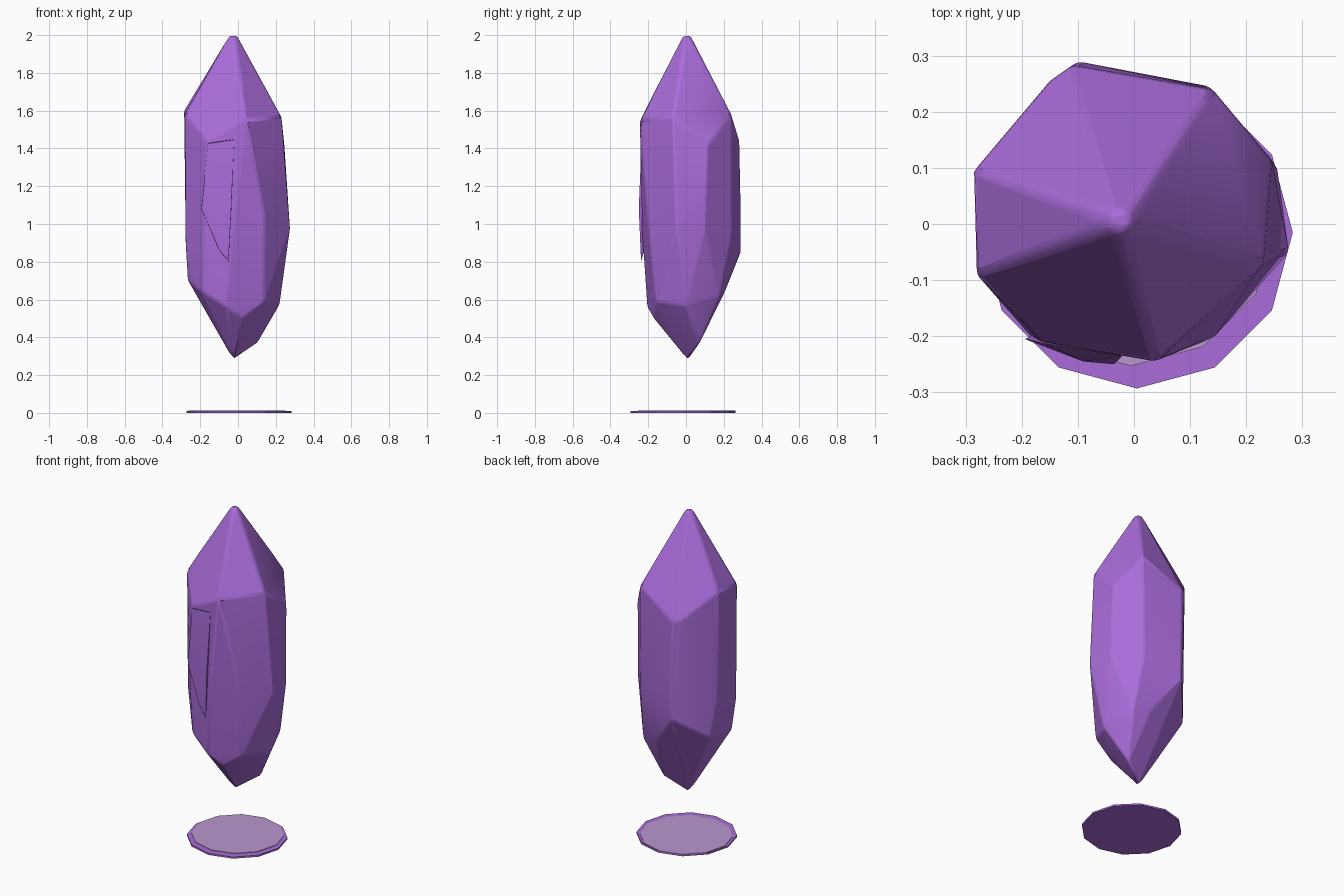
import bpy, bmesh, math

cube = bpy.data.objects.get("Cube")
if cube:
    bpy.data.objects.remove(cube, do_unlink=True)


def material(name, color):
    mat = bpy.data.materials.new(name)
    mat.use_nodes = True
    mat.diffuse_color = (*color, 1)
    mat.node_tree.nodes["Principled BSDF"].inputs["Base Color"].default_value = (*color, 1)
    return mat


purple = material("amethyst purple", (0.40, 0.15, 0.70))
mauve = material("pale mauve", (0.48, 0.31, 0.61))


def finish(bm, name, mat):
    mesh = bpy.data.meshes.new(name)
    bm.to_mesh(mesh)
    bm.free()
    obj = bpy.data.objects.new(name, mesh)
    bpy.context.collection.objects.link(obj)
    mesh.materials.append(mat)
    return obj


def cut_stone(name, points, bevel):
    """Faceted stone: convex hull of its corners with softened edges."""
    bm = bmesh.new()
    for p in points:
        bm.verts.new(p)
    hull = bmesh.ops.convex_hull(bm, input=bm.verts)
    loose = {v for v in hull["geom_interior"] + hull["geom_unused"]
             if isinstance(v, bmesh.types.BMVert)}
    bmesh.ops.delete(bm, geom=list(loose), context="VERTS")
    bmesh.ops.recalc_face_normals(bm, faces=bm.faces)
    obj = finish(bm, name, purple)
    mod = obj.modifiers.new("soft edges", "BEVEL")
    mod.width = bevel
    mod.segments = 2
    mod.limit_method = "ANGLE"
    mod.angle_limit = math.radians(12)
    bpy.ops.object.select_all(action="DESELECT")
    obj.select_set(True)
    bpy.context.view_layer.objects.active = obj
    bpy.ops.object.shade_smooth_by_angle(angle=math.radians(14))
    return obj


def disc(name, x, y, z, radius, height, mat):
    bm = bmesh.new()
    bmesh.ops.create_cone(bm, cap_ends=True, segments=12, radius1=radius,
                          radius2=radius, depth=height)
    obj = finish(bm, name, mat)
    obj.location = (x, y, z + height / 2)
    return obj


# Main crystal: blunt tip, shoulder, waist, lower facets, bottom point
tip = [(-0.025 + 0.022 * math.cos(a), 0.005 + 0.022 * math.sin(a), 1.995)
       for a in (math.tau * i / 6 for i in range(6))]
shoulder = [(-0.285, 0.095, 1.6), (-0.28, -0.09, 1.58), (-0.165, -0.21, 1.44),
            (0.04, -0.245, 1.55), (0.23, -0.07, 1.57), (0.245, 0.115, 1.42),
            (0.14, 0.24, 1.58), (-0.11, 0.283, 1.44), (-0.15, 0.255, 1.45)]
waist = [(-0.18, -0.205, 1.0), (-0.03, -0.232, 0.95), (0.14, -0.205, 1.05),
         (0.276, -0.05, 0.97), (0.255, 0.1, 0.97), (0.135, 0.245, 0.95),
         (-0.1, 0.29, 1.1), (-0.1, 0.29, 0.85), (-0.277, 0.09, 0.95),
         (-0.277, -0.09, 0.9)]
lower = [(-0.19, -0.165, 0.64), (-0.06, -0.205, 0.56), (0.02, -0.17, 0.5),
         (0.14, -0.16, 0.59), (0.22, 0.0, 0.57), (0.16, 0.18, 0.62),
         (0.05, 0.21, 0.65), (-0.25, 0.12, 0.71), (-0.265, -0.06, 0.7)]
point = [(0.1, 0.07, 0.365), (-0.025, 0.01, 0.28)]
cut_stone("crystal", tip + shoulder + waist + lower + point, 0.01)

# Thin raised flake on the front
flake = [(-0.16, -0.213, 1.43), (-0.02, -0.235, 1.45), (-0.195, -0.205, 1.08),
         (-0.1, -0.232, 0.86), (-0.05, -0.238, 0.8), (-0.035, -0.25, 1.08),
         (-0.09, -0.245, 1.1), (-0.09, -0.15, 1.1)]
cut_stone("front_flake", flake, 0.003)

# Ground disc with a pale off-centre inlay
disc("ground_disc", 0.005, -0.015, 0.0, 0.278, 0.01, purple)
disc("disc_inlay", -0.005, 0.004, 0.01, 0.257, 0.003, mauve)
